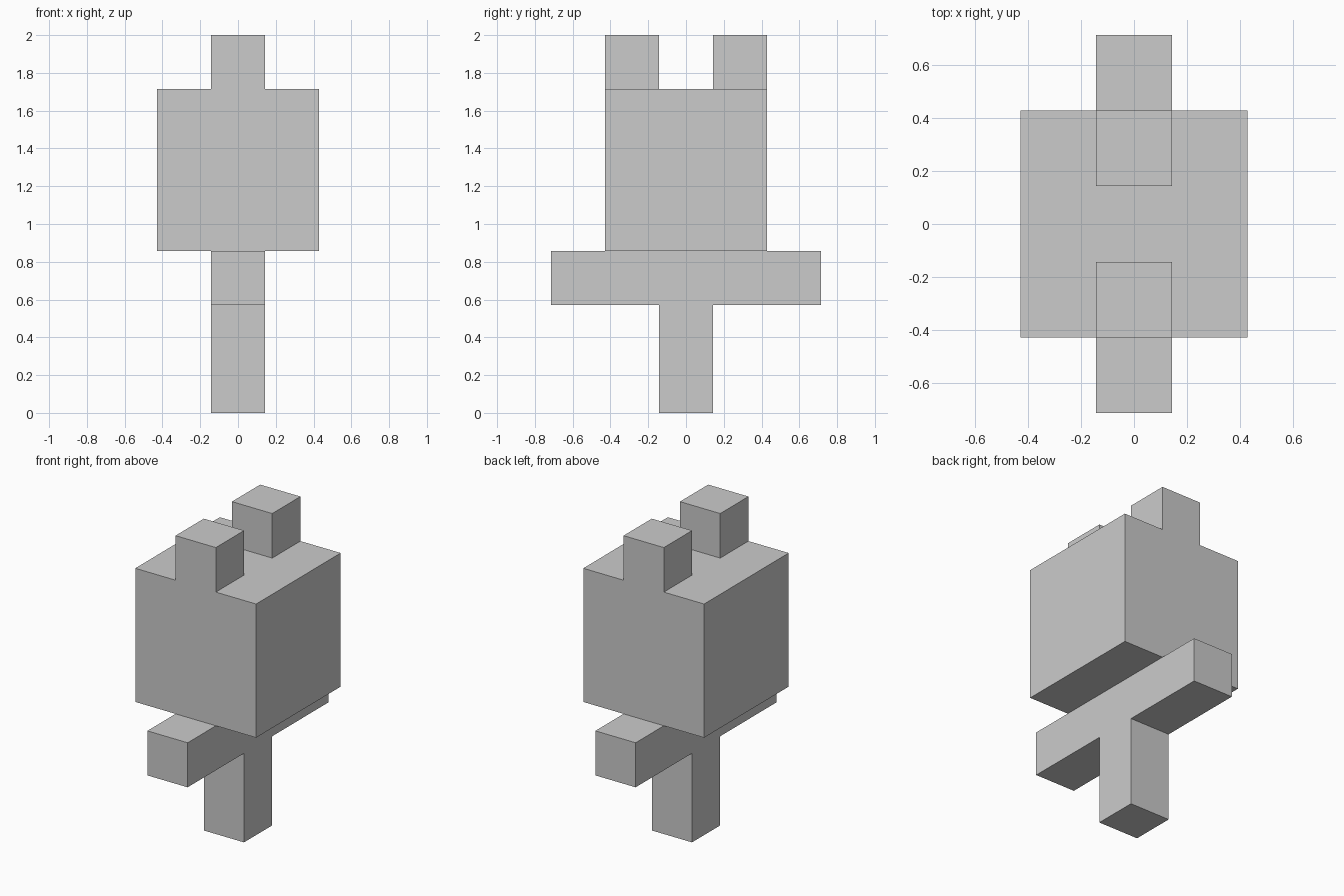
import bpy

if "Cube" in bpy.data.objects:
    bpy.data.objects.remove(bpy.data.objects["Cube"])

U = 2 / 7  # the model sits on a grid seven units tall


def box(name, size, y, z_bottom):
    """Box centred on x = 0; all values in grid units."""
    bpy.ops.mesh.primitive_cube_add(size=1, location=(0, y * U, (z_bottom + size[2] / 2) * U))
    ob = bpy.context.object
    ob.name = name
    ob.scale = [s * U for s in size]
    bpy.ops.object.transform_apply(location=False, rotation=False, scale=True)
    return ob


# Central support and the crossbar on top of it
box("stem", (1, 1, 2), 0, 0)
box("crossbar", (1, 5, 1), 0, 2)

# Main block
box("body", (3, 3, 3), 0, 3)

# Small blocks flush with the front and back of the body
for side, y in (("front", -1), ("back", 1)):
    box(side + "_top_block", (1, 1, 1), y, 6)
